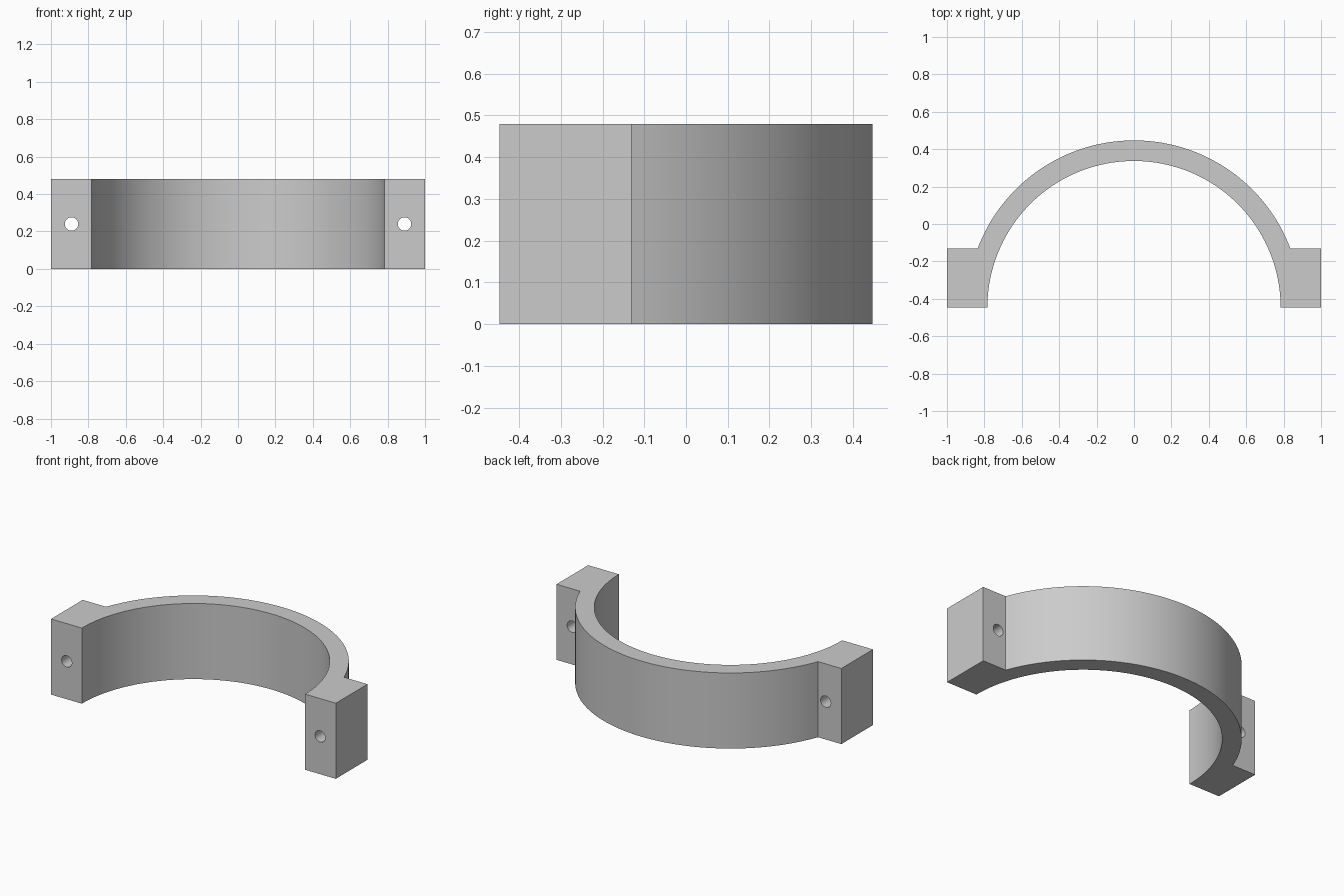
import bpy, bmesh, math

cube = bpy.data.objects.get("Cube")
if cube:
    bpy.data.objects.remove(cube, do_unlink=True)

HEIGHT = 0.48
FRONT, LUG_BACK = -0.447, -0.13      # y of the mating face and the lug shoulder
INNER, OUTER = 0.784, 0.894
HOLE_X, HOLE_R = 0.89, 0.036

grey = bpy.data.materials.new("plain_grey")
grey.use_nodes = True
colour = (0.6, 0.6, 0.6, 1)
grey.diffuse_color = colour
grey.node_tree.nodes["Principled BSDF"].inputs["Base Color"].default_value = colour


def arc(radius, start, end, steps):
    """Points on an arc about the middle of the mating face."""
    angles = [start + (end - start) * i / steps for i in range(steps + 1)]
    return [(radius * math.cos(a), FRONT + radius * math.sin(a)) for a in angles]


# Half ring with a square lug at each end, as one extruded outline
shoulder = math.asin((LUG_BACK - FRONT) / OUTER)
outline = [(1, FRONT), (1, LUG_BACK)]
outline += arc(OUTER, shoulder, math.pi - shoulder, 64)
outline += [(-1, LUG_BACK), (-1, FRONT)]
outline += arc(INNER, math.pi, 0, 80)

bm = bmesh.new()
base = bm.faces.new([bm.verts.new((x, y, 0)) for x, y in outline])
top = bmesh.ops.extrude_face_region(bm, geom=[base])["geom"]
bmesh.ops.translate(bm, vec=(0, 0, HEIGHT),
                    verts=[v for v in top if isinstance(v, bmesh.types.BMVert)])
bmesh.ops.recalc_face_normals(bm, faces=bm.faces)
mesh = bpy.data.meshes.new("half_clamp")
bm.to_mesh(mesh)
bm.free()
mesh.materials.append(grey)
clamp = bpy.data.objects.new("half_clamp", mesh)
bpy.context.collection.objects.link(clamp)
bpy.context.view_layer.objects.active = clamp

# Bolt hole through each lug
for side, x in (("left", HOLE_X), ("right", -HOLE_X)):
    bpy.ops.mesh.primitive_cylinder_add(
        vertices=32, radius=HOLE_R, depth=1,
        location=(x, (FRONT + LUG_BACK) / 2, HEIGHT / 2), rotation=(math.pi / 2, 0, 0))
    cutter = bpy.context.object
    cutter.name = side + "_bolt_hole_cutter"
    cutter.hide_render = True
    cutter.data.materials.append(grey)
    cut = clamp.modifiers.new(side + "_bolt_hole", 'BOOLEAN')
    cut.operation = 'DIFFERENCE'
    cut.solver = 'EXACT'
    cut.object = cutter
    bpy.context.view_layer.objects.active = clamp
    bpy.ops.object.modifier_apply(modifier=cut.name)
    bpy.data.objects.remove(cutter, do_unlink=True)

# Smooth the curved walls, keep the edges sharp
bpy.ops.object.select_all(action='DESELECT')
clamp.select_set(True)
bpy.context.view_layer.objects.active = clamp
bpy.ops.object.shade_smooth_by_angle(angle=math.radians(30))
